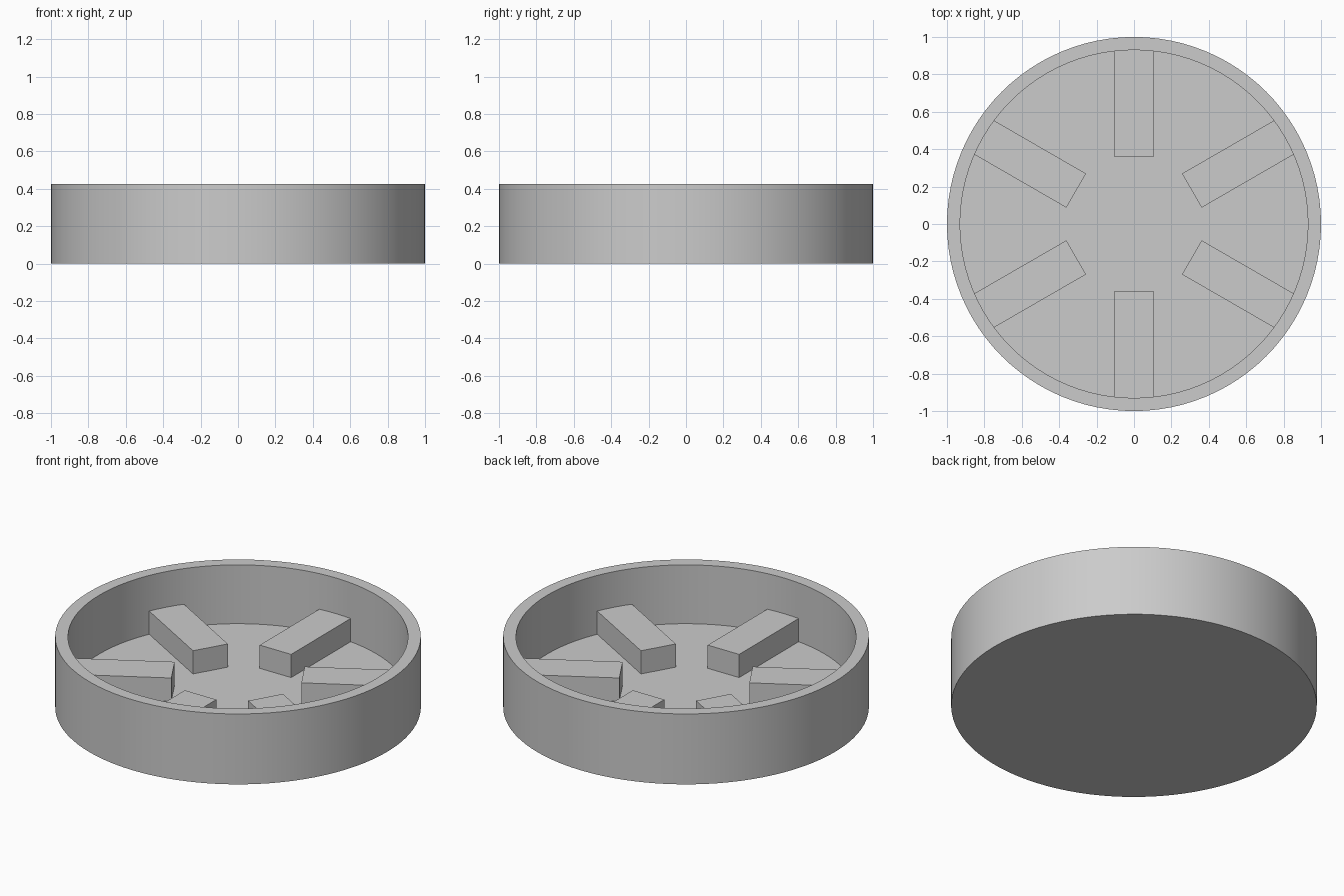
import bpy, bmesh, math
from mathutils import Matrix

if "Cube" in bpy.data.objects:
    bpy.data.objects.remove(bpy.data.objects["Cube"])

R_OUT, R_IN, HEIGHT, FLOOR = 1.0, 0.93, 0.425, 0.07
BLOCK_TOP, BLOCK_INNER, BLOCK_WIDTH = 0.21, 0.357, 0.21
SEGMENTS = 96

grey = bpy.data.materials.new("plain grey")
grey.diffuse_color = (0.6, 0.6, 0.6, 1)
grey.use_nodes = True
grey.node_tree.nodes["Principled BSDF"].inputs["Base Color"].default_value = grey.diffuse_color


def add_object(name, bm):
    bmesh.ops.recalc_face_normals(bm, faces=bm.faces)
    mesh = bpy.data.meshes.new(name)
    bm.to_mesh(mesh)
    bm.free()
    mesh.materials.append(grey)
    obj = bpy.data.objects.new(name, mesh)
    bpy.context.collection.objects.link(obj)
    return obj


# Round tray: a disc raised into a drum, then its top inset and sunk to the floor
bm = bmesh.new()
profile = [(R_OUT, 0), (R_OUT, HEIGHT), (R_IN, HEIGHT), (R_IN, FLOOR)]
rings = [[bm.verts.new((r * math.cos(a), r * math.sin(a), z))
          for a in (2 * math.pi * i / SEGMENTS for i in range(SEGMENTS))]
         for r, z in profile]
for low, high in zip(rings, rings[1:]):
    for i in range(SEGMENTS):
        j = (i + 1) % SEGMENTS
        bm.faces.new((low[i], low[j], high[j], high[i]))
bm.faces.new(rings[0])
bm.faces.new(rings[-1])
tray = add_object("round_tray", bm)
bpy.context.view_layer.objects.active = tray
tray.select_set(True)
bpy.ops.object.shade_smooth_by_angle(angle=math.radians(30))

# Six radial blocks on the floor, outer ends tucked into the wall
outer = 0.945
for k in range(6):
    bm = bmesh.new()
    size = (outer - BLOCK_INNER, BLOCK_WIDTH, BLOCK_TOP - FLOOR + 0.01)
    centre = ((outer + BLOCK_INNER) / 2, 0, (BLOCK_TOP + FLOOR - 0.01) / 2)
    place = (Matrix.Rotation(math.radians(30 + 60 * k), 4, 'Z')
             @ Matrix.Translation(centre) @ Matrix.Diagonal((*size, 1)))
    bmesh.ops.create_cube(bm, size=1, matrix=place)
    add_object(f"radial_block_{k + 1}", bm)
